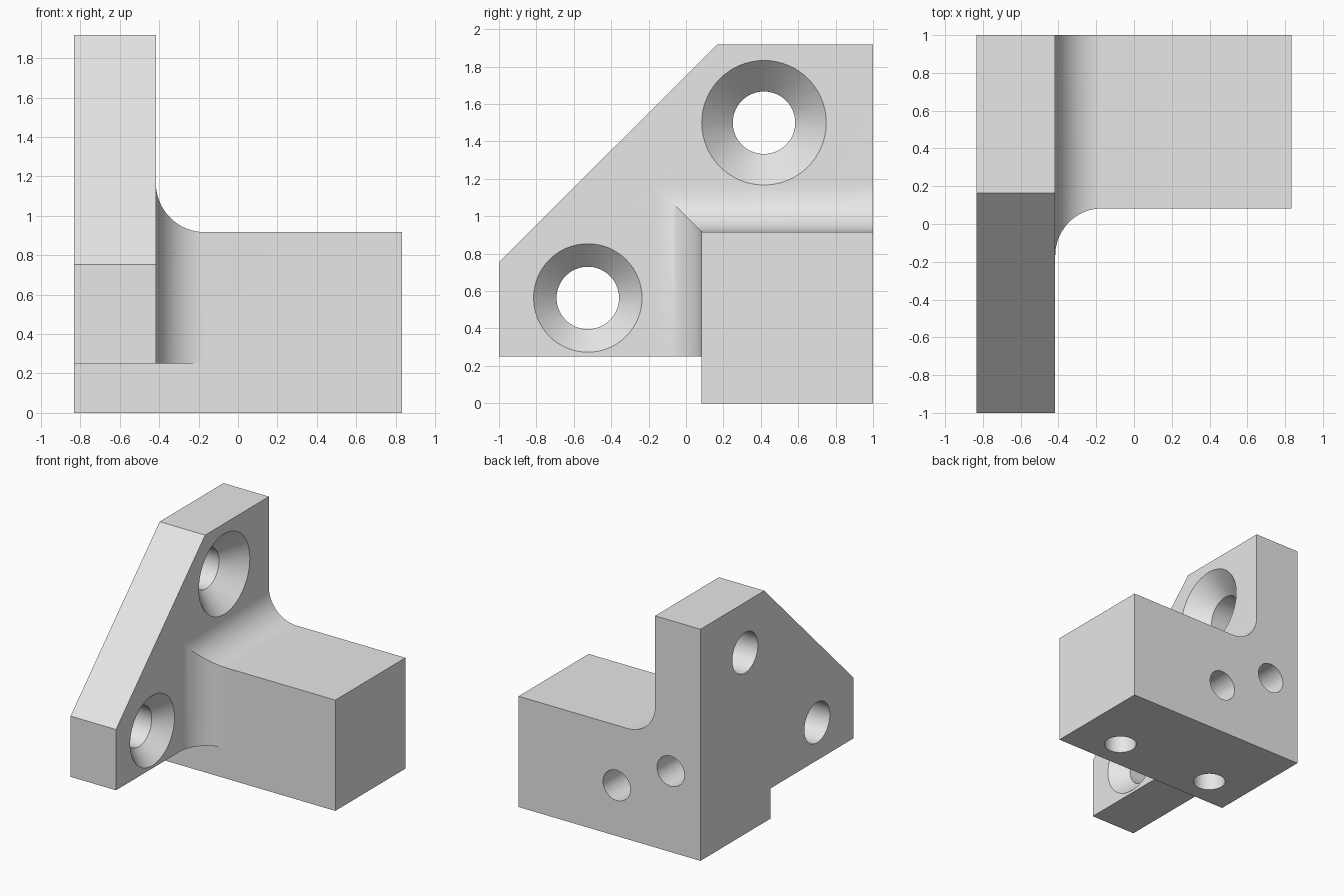
import bpy, bmesh, math
from mathutils import Vector

if "Cube" in bpy.data.objects:
    bpy.data.objects.remove(bpy.data.objects["Cube"], do_unlink=True)

# Key dimensions
X_OUT, X_PLATE = 0.833, -0.417      # block half length, inner face of plate
Y_FRONT, Z_TOP, Z_STEP = 0.083, 0.917, 0.25
FILLET, STEPS = 0.25, 20
BORE = 0.167

metal = bpy.data.materials.new("plain_grey")
metal.use_nodes = True
grey = (0.8, 0.8, 0.8, 1)
metal.diffuse_color = grey
metal.node_tree.nodes["Principled BSDF"].inputs["Base Color"].default_value = grey


def loft(name, sections):
    """Closed solid skinned through sections with equal point counts."""
    bm = bmesh.new()
    rings = [[bm.verts.new(p) for p in s] for s in sections]
    n = len(rings[0])
    for a, b in zip(rings, rings[1:]):
        for i in range(n):
            j = (i + 1) % n
            bm.faces.new((a[i], a[j], b[j], b[i]))
    bm.faces.new(rings[0])
    bm.faces.new(rings[-1])
    bmesh.ops.remove_doubles(bm, verts=bm.verts, dist=1e-5)
    bmesh.ops.dissolve_degenerate(bm, dist=1e-5, edges=bm.edges)
    bmesh.ops.recalc_face_normals(bm, faces=bm.faces)
    mesh = bpy.data.meshes.new(name)
    bm.to_mesh(mesh)
    bm.free()
    mesh.materials.append(metal)
    obj = bpy.data.objects.new(name, mesh)
    bpy.context.collection.objects.link(obj)
    return obj


def combine(target, tool, operation):
    """Apply a boolean and discard the tool."""
    mod = target.modifiers.new(operation.lower(), "BOOLEAN")
    mod.operation, mod.solver, mod.object = operation, "EXACT", tool
    bpy.context.view_layer.objects.active = target
    bpy.ops.object.modifier_apply(modifier=mod.name)
    bpy.data.objects.remove(tool, do_unlink=True)


def turned(name, origin, axis, profile, sides=64):
    """Round solid from (distance, radius) pairs along an axis."""
    axis = Vector(axis)
    u = axis.orthogonal().normalized()
    v = axis.cross(u)
    angles = [math.tau * i / sides for i in range(sides)]
    return loft(name, [[Vector(origin) + axis * d + (u * math.cos(a) + v * math.sin(a)) * r
                        for a in angles] for d, r in profile])


# Mounting plate with the sloped corner and the step underneath
outline = [(1, 0), (Y_FRONT, 0), (Y_FRONT, Z_STEP), (-1, Z_STEP),
           (-1, 0.753), (0.165, 1.917), (1, 1.917)]
bracket = loft("bracket", [[(x, y, z) for y, z in outline] for x in (-X_OUT, X_PLATE)])


# Block whose top and front flare into the plate with a mitred fillet
def block_section(x, f):
    return [(x, y, z) for y, z in (
        (1, 0), (Y_FRONT, 0), (Y_FRONT, Z_STEP), (Y_FRONT - f, Z_STEP),
        (Y_FRONT - f, Z_TOP + f), (1, Z_TOP + f))]


sections = [block_section(X_OUT, 0)]
for i in range(STEPS + 1):
    a = math.pi / 2 * i / STEPS
    sections.append(block_section(X_PLATE + FILLET * (1 - math.sin(a)),
                                  FILLET * (1 - math.cos(a))))
sections.append(block_section(X_PLATE - 0.2, FILLET))
combine(bracket, loft("block", sections), "UNION")

# Countersunk through holes in the plate
for y, z, rim in ((0.417, 1.5, 0.333), (-0.525, 0.563, 0.29)):
    cutter = turned("countersink", (X_PLATE, y, z), (-1, 0, 0),
                    [(-0.02, rim), (0, rim), (rim - BORE, BORE), (0.6, BORE)])
    combine(bracket, cutter, "DIFFERENCE")

# Blind holes: two in the back, two in the underside
blind = [((x, 1, z), (0, -1, 0)) for x, z in ((-0.065, 0.42), (-0.56, 0.67))]
blind += [((x, 0.333, 0), (0, 0, 1)) for x in (0.42, -0.49)]
for origin, axis in blind:
    combine(bracket, turned("blind_hole", origin, axis, [(-0.05, 0.125), (0.5, 0.125)], 48),
            "DIFFERENCE")

# Smooth fillets and bores, crisp corners
bpy.ops.object.select_all(action="DESELECT")
bracket.select_set(True)
bpy.context.view_layer.objects.active = bracket
bpy.ops.object.shade_smooth_by_angle(angle=math.radians(30))
